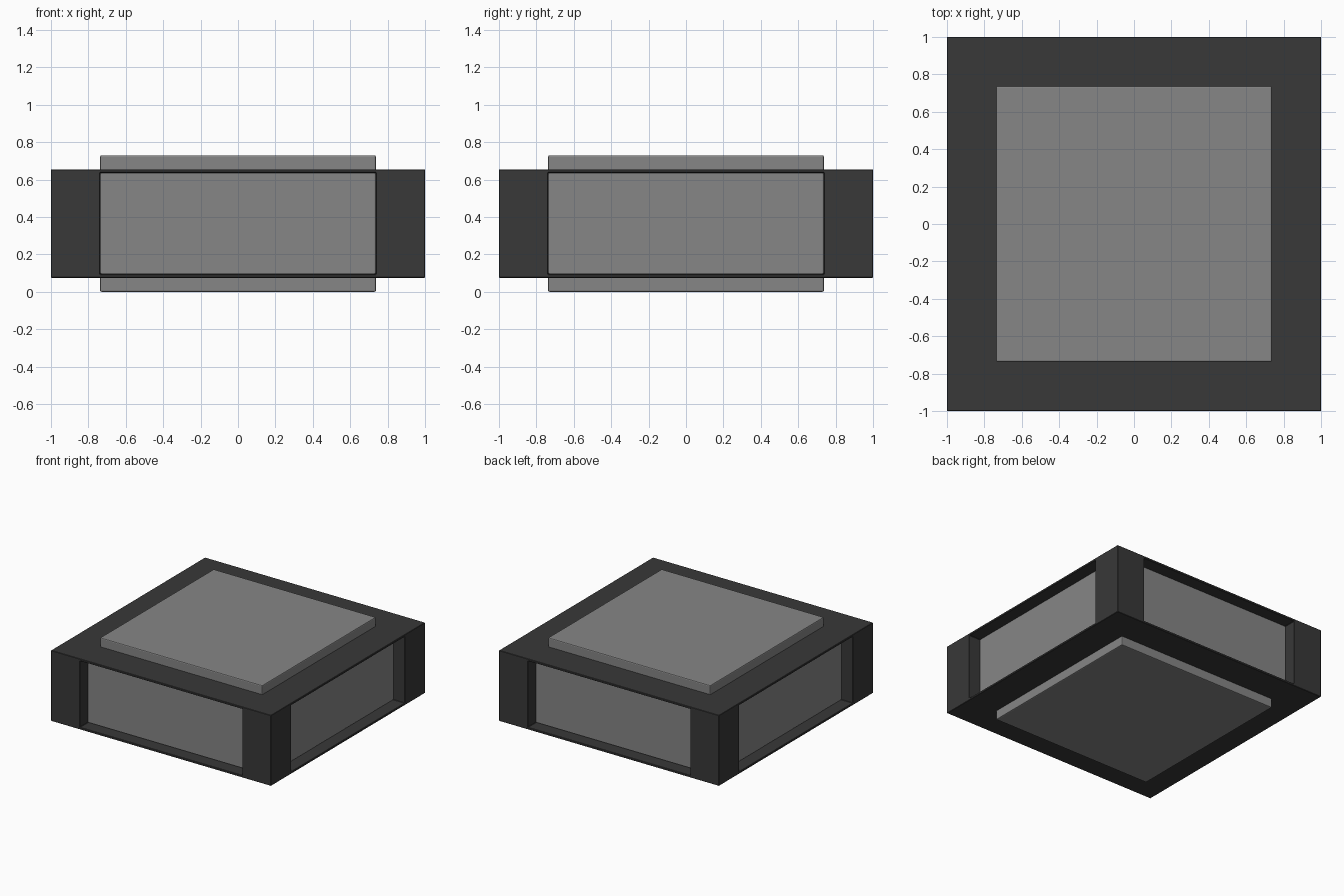
import bpy
from math import pi
from mathutils import Matrix

if "Cube" in bpy.data.objects:
    bpy.data.objects.remove(bpy.data.objects["Cube"])

MID = 0.365          # height of the centre
FRAME_H = 0.58       # frame height
OPEN_W = 1.475       # width of openings and plates
OPEN_H = 0.545       # height of side openings
DEPTH = 0.10         # recess depth of the side panels


def material(name, v):
    m = bpy.data.materials.new(name)
    m.diffuse_color = (v, v, v, 1)
    m.use_nodes = True
    m.node_tree.nodes["Principled BSDF"].inputs["Base Color"].default_value = m.diffuse_color
    return m


dark = material("dark_grey", 0.04)
light = material("mid_grey", 0.24)


def box(name, size, loc, mat, bevel=0.0, turn=0.0):
    bpy.ops.mesh.primitive_cube_add(size=1)
    o = bpy.context.object
    o.name = name
    o.data.transform(Matrix.Rotation(turn, 4, 'Z')
                     @ Matrix.Translation(loc)
                     @ Matrix.Diagonal((*size, 1)))
    o.location = (0, 0, 0)
    o.data.materials.append(mat)
    if bevel:
        b = o.modifiers.new("Bevel", 'BEVEL')
        b.width = bevel
        b.segments = 2
    return o


# Dark frame with one pocket per side
frame = box("frame", (2, 2, FRAME_H), (0, 0, MID), dark)

for i, side in enumerate(("front", "right", "back", "left")):
    turn = i * pi / 2
    cutter = box(side + "_cutter", (OPEN_W, 0.4, OPEN_H),
                 (0, -1.2 + DEPTH + 0.02, MID), dark, 0, turn)
    cutter.hide_render = True
    cutter.hide_set(True)
    cut = frame.modifiers.new(side + "_opening", 'BOOLEAN')
    cut.operation = 'DIFFERENCE'
    cut.object = cutter
    cut.solver = 'EXACT'
    # Recessed side panel
    box(side + "_panel", (OPEN_W - 0.002, 0.08, OPEN_H - 0.002),
        (0, -1 + DEPTH + 0.04, MID), light, 0.008, turn)

edge = frame.modifiers.new("Bevel", 'BEVEL')
edge.width = 0.003
edge.segments = 1

# Raised plates above and below
box("top_plate", (OPEN_W, OPEN_W, 0.14), (0, 0, 2 * MID - 0.07), light, 0.008)
box("bottom_plate", (OPEN_W, OPEN_W, 0.14), (0, 0, 0.07), light, 0.008)
